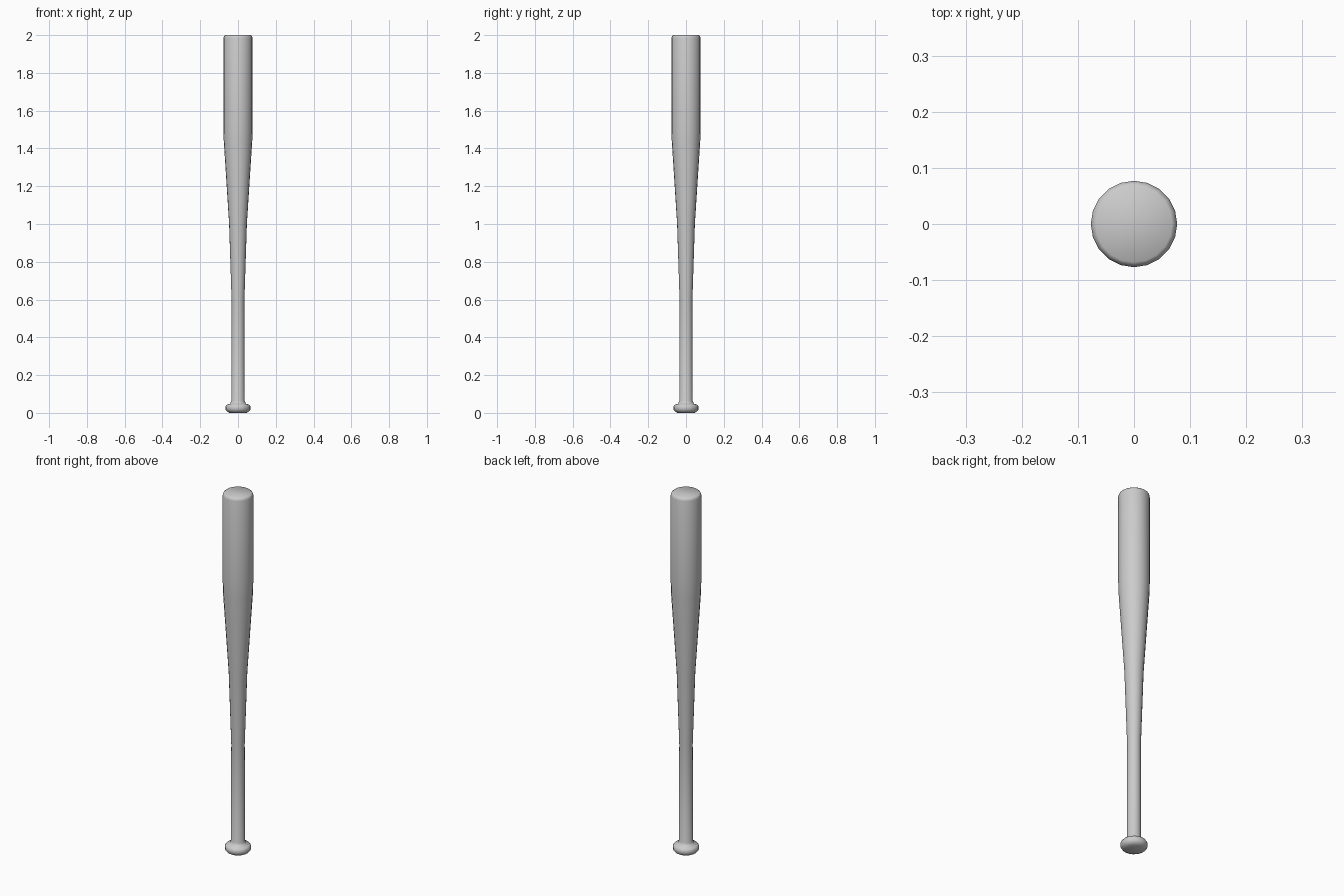
import bpy
import bmesh
import math

cube = bpy.data.objects.get("Cube")
if cube:
    bpy.data.objects.remove(cube, do_unlink=True)

SIDES = 20


def make_material(name, colour):
    mat = bpy.data.materials.new(name)
    mat.use_nodes = True
    mat.diffuse_color = colour
    mat.node_tree.nodes["Principled BSDF"].inputs["Base Color"].default_value = colour
    return mat


def lathe(name, profile, mat):
    """Revolve (radius, height) rings about z, closing both ends."""
    bm = bmesh.new()
    rings = []
    for r, z in profile:
        rings.append([bm.verts.new((r * math.cos(a), r * math.sin(a), z))
                      for a in (math.tau * i / SIDES for i in range(SIDES))])
    for low, high in zip(rings, rings[1:]):
        for i in range(SIDES):
            j = (i + 1) % SIDES
            bm.faces.new((low[i], low[j], high[j], high[i]))
    bm.faces.new(rings[0][::-1])
    bm.faces.new(rings[-1])
    mesh = bpy.data.meshes.new(name)
    bm.to_mesh(mesh)
    bm.free()
    mesh.shade_smooth()
    mesh.materials.append(mat)
    obj = bpy.data.objects.new(name, mesh)
    bpy.context.collection.objects.link(obj)
    return obj


grey = make_material("plain grey", (0.6, 0.6, 0.6, 1))

# Knob, flared neck, straight grip, taper, barrel and rounded tip
lathe("bat", [
    (0.045, 0), (0.058, 0.007), (0.066, 0.018), (0.066, 0.034),
    (0.058, 0.045), (0.042, 0.048), (0.035, 0.065),
    (0.034, 0.6), (0.047, 1.0), (0.076, 1.45),
    (0.077, 1.5), (0.077, 1.985), (0.074, 1.995), (0.068, 2.0),
], grey)
